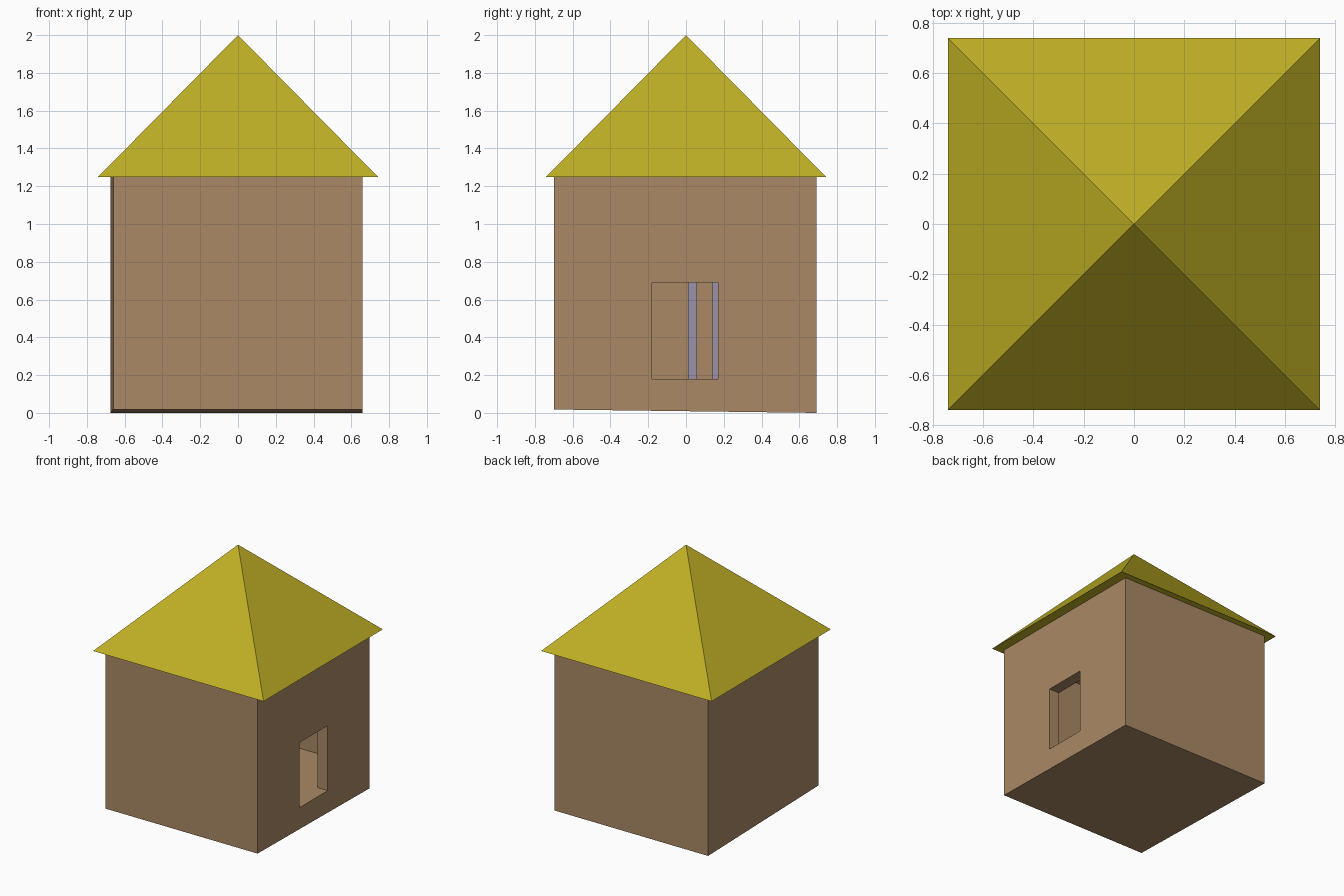
import bpy
import bmesh

if "Cube" in bpy.data.objects:
    bpy.data.objects.remove(bpy.data.objects["Cube"])


def material(name, rgb):
    m = bpy.data.materials.new(name)
    m.diffuse_color = (*rgb, 1)
    m.use_nodes = True
    m.node_tree.nodes["Principled BSDF"].inputs["Base Color"].default_value = m.diffuse_color
    return m


MUD = material("mud brown", (0.40, 0.25, 0.13))
THATCH = material("straw yellow", (0.52, 0.43, 0.018))
LILAC = material("grey lilac", (0.33, 0.29, 0.40))


def box(name, lo, hi, mat):
    bm = bmesh.new()
    bmesh.ops.create_cube(bm, size=1)
    for v in bm.verts:
        for i in range(3):
            v.co[i] = hi[i] if v.co[i] > 0 else lo[i]
    me = bpy.data.meshes.new(name)
    bm.to_mesh(me)
    bm.free()
    me.materials.append(mat)
    ob = bpy.data.objects.new(name, me)
    bpy.context.collection.objects.link(ob)
    return ob


# Walls: slightly crooked block, lower at the back, wider at the back left
walls = box("walls", (-0.66, -0.70, 0), (0.66, 0.69, 1.25), MUD)
for v in walls.data.vertices:
    if v.co.y > 0 and v.co.x < 0:
        v.co.x = -0.675
    if v.co.y < 0 and v.co.z < 0.1:
        v.co.z = 0.018

# Hollow room and the window opening on the right side
room = box("room_cutter", (-0.58, -0.62, 0.18), (0.57, 0.64, 1.17), MUD)
opening = box("window_cutter", (0.40, -0.18, 0.1801), (0.80, 0.17, 0.69), MUD)
for cutter in (room, opening):
    mod = walls.modifiers.new("cut", "BOOLEAN")
    mod.object = cutter
    mod.operation = "DIFFERENCE"
    mod.solver = "EXACT"
    cutter.hide_render = True
    cutter.hide_viewport = True

# Two upright strips on the far inside wall
for name, y0, y1 in (("inner_post_a", 0.01, 0.057), ("inner_post_b", 0.14, 0.18)):
    box(name, (-0.585, y0, 0.17), (-0.56, y1, 0.75), LILAC)

# Pyramid roof with overhanging eaves
bpy.ops.mesh.primitive_cone_add(vertices=4, radius1=0.74 * 2 ** 0.5, radius2=0,
                                depth=0.75, location=(0, 0, 1.625),
                                rotation=(0, 0, 0.7853982))
roof = bpy.context.object
roof.name = "roof"
roof.data.materials.append(THATCH)
